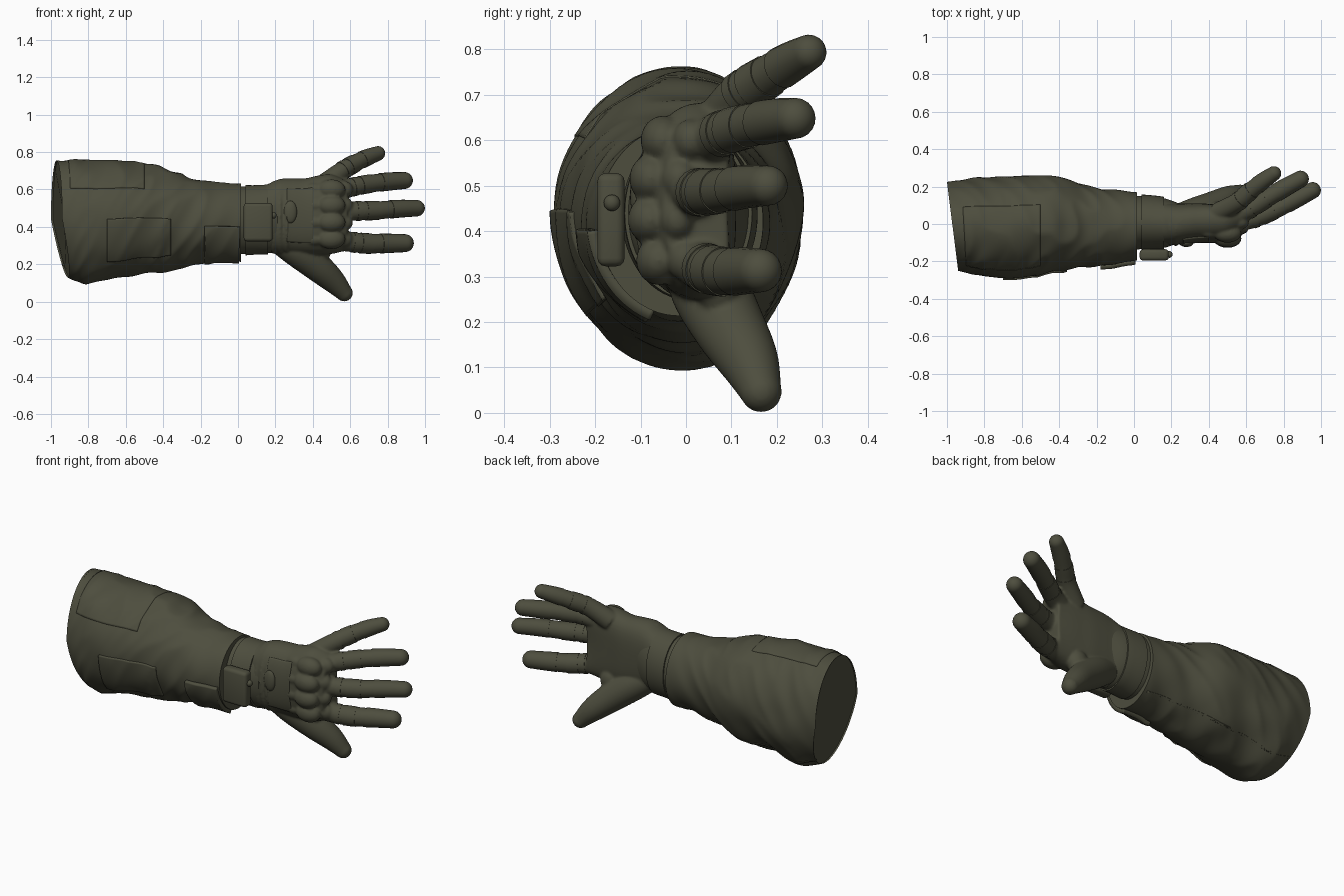
import bpy, bmesh, math
from mathutils import Vector, noise

old = bpy.data.objects.get("Cube")
if old:
    bpy.data.objects.remove(old, do_unlink=True)

olive = bpy.data.materials.new("dark olive fabric")
olive.use_nodes = True
COLOUR = (0.075, 0.075, 0.048, 1)
olive.diffuse_color = COLOUR
shader = olive.node_tree.nodes["Principled BSDF"]
shader.inputs["Base Color"].default_value = COLOUR
shader.inputs["Roughness"].default_value = 0.9
TURN = 2 * math.pi


def finish(bm, name, angle=40):
    """Turn a bmesh into a smooth shaded object."""
    bmesh.ops.recalc_face_normals(bm, faces=bm.faces)
    mesh = bpy.data.meshes.new(name)
    bm.to_mesh(mesh)
    bm.free()
    mesh.materials.append(olive)
    obj = bpy.data.objects.new(name, mesh)
    bpy.context.collection.objects.link(obj)
    bpy.ops.object.select_all(action="DESELECT")
    bpy.context.view_layer.objects.active = obj
    obj.select_set(True)
    bpy.ops.object.shade_smooth_by_angle(angle=math.radians(angle))
    return obj


def spline(rows, u):
    """Catmull-Rom sample of a list of rows."""
    last = len(rows) - 1
    i = max(0, min(int(u), last - 1))
    t = u - i
    p = [Vector(rows[max(0, min(k, last))]) for k in range(i - 1, i + 3)]
    return 0.5 * (2 * p[1] + (p[2] - p[0]) * t + (2 * p[0] - 5 * p[1] + 4 * p[2] - p[3]) * t ** 2
                  + (3 * p[1] - p[0] - 3 * p[2] + p[3]) * t ** 3)


def bridge(bm, rings, closed=True):
    """Skin a run of rings; closed rings also get end caps."""
    rings = [[bm.verts.new(p) for p in ring] for ring in rings]
    n = len(rings[0])
    for a, b in zip(rings, rings[1:]):
        for j in range(n if closed else n - 1):
            k = (j + 1) % n
            bm.faces.new((a[j], a[k], b[k], b[j]))
    if closed:
        return [bm.faces.new(rings[0]), bm.faces.new(rings[-1])]


def span(a, b, n):
    return [a + (b - a) * i / n for i in range(n + 1)]


def surface(rows, u, a, off=0.0, deform=None):
    """Point on a lofted oval section; angle 0 is front, a quarter turn is top."""
    x, zlo, zhi, ylo, yhi = spline(rows, u)
    c, s = math.cos(a), math.sin(a)
    p = Vector((x, (ylo + yhi) / 2 - c * ((yhi - ylo) / 2 + off),
                (zlo + zhi) / 2 + s * ((zhi - zlo) / 2 + off)))
    return deform(p, u, c, s) if deform else p


def loft(bm, rows, steps, sides=64, deform=None, off=0.0, u0=0, u1=None):
    u1 = len(rows) - 1 if u1 is None else u1
    angles = [TURN * j / sides for j in range(sides)]
    return bridge(bm, [[surface(rows, u, a, off, deform) for a in angles]
                       for u in span(u0, u1, steps)])


def patch(name, rows, u0, u1, a0, a1, off, deform=None, n=30):
    """Cloth panel that follows a lofted surface, raised by off."""
    sink = 0.008
    bm = bmesh.new()
    bridge(bm, [[surface(rows, u, a, (off - sink) / 2, deform) for a in span(a0, a1, n)]
                for u in span(u0, u1, n)], closed=False)
    solid = finish(bm, name).modifiers.new("thickness", "SOLIDIFY")
    solid.thickness = off + sink
    solid.offset = 0


def tube(bm, path, u0, u1, steps, extra=0.0, round_ends=True, sides=20):
    """Swept round limb; each path row is x, y, z, radius."""
    stations = []
    for u in span(u0, u1, steps):
        d = (spline(path, u + 0.02) - spline(path, u - 0.02)).to_3d().normalized()
        s = spline(path, u)
        stations.append((s.to_3d(), d, s[3] + extra))
    if round_ends:
        p, d, r = stations[-1]
        for t in span(0, 1.45, 7)[1:]:
            stations.append((p + d * r * math.sin(t), d, r * math.cos(t)))
    rings = []
    for p, d, r in stations:
        q = d.to_track_quat("Z", "Y")
        rings.append([p + q @ Vector((r * math.cos(TURN * j / sides), r * math.sin(TURN * j / sides), 0))
                      for j in range(sides)])
    bridge(bm, rings)


def ball(bm, centre, size):
    made = bmesh.ops.create_uvsphere(bm, u_segments=24, v_segments=14, radius=1)["verts"]
    for v in made:
        v.co = Vector(centre) + Vector(a * b for a, b in zip(v.co, size))


def box(name, centre, size, bevel):
    bm = bmesh.new()
    bmesh.ops.create_cube(bm, size=1)
    for v in bm.verts:
        v.co = Vector(centre) + Vector(a * b for a, b in zip(v.co, size))
    bmesh.ops.bevel(bm, geom=bm.edges[:], offset=bevel, segments=3, profile=0.5, affect="EDGES")
    finish(bm, name)


# Sleeve with diagonal cloth folds and a slanted opening
SLEEVE = [(-.97, .13, .755, -.25, .225), (-.83, .10, .755, -.275, .245), (-.69, .12, .75, -.285, .25),
          (-.55, .14, .745, -.27, .255), (-.41, .155, .725, -.25, .25), (-.27, .19, .67, -.235, .21),
          (-.13, .215, .64, -.215, .185), (.015, .213, .632, -.195, .17)]


def folds(p, u, c, s):
    out = Vector((0, -c, s))
    wave = noise.noise(Vector((p.x * 6 + p.z * 4, p.y * 5, p.z * 3 - p.x * 2)))
    crease = abs(noise.noise(Vector((p.x * 8 - p.z * 5, p.y * 5 + 4, p.z * 2))))
    fade = min(1, u, (7 - u) / 2 + 0.1)
    p = p + out * fade * (0.008 * wave + 0.005 - 0.022 * crease)
    p.x += max(0, 1 - u) * (0.03 * c + 0.06 * max(0, -s))
    return p


bm = bmesh.new()
opening = loft(bm, SLEEVE, 90, 96, folds)[0]
bmesh.ops.inset_region(bm, faces=[opening], thickness=0.01)
for v in opening.verts:
    v.co.x += 0.01
finish(bm, "sleeve", 50)

patch("sleeve_pocket", SLEEVE, 1.93, 4.36, -0.76, 0.02, 0.009, folds)
patch("sleeve_upper_panel", SLEEVE, 0.5, 3.35, 0.57, 2.0, 0.003, folds, 40)
patch("sleeve_strap_tab", SLEEVE, 5.65, 6.9, -1.25, -0.1, 0.022, folds)
patch("sleeve_under_seam", SLEEVE, 0.05, 6.8, -2.25, -2.2, 0.003, folds, 60)

# Wrist core, closing strap and buckle plate
WRIST = [(-.04, .25, .615, -.15, .15), (.03, .255, .615, -.135, .15),
         (.1, .26, .615, -.13, .145), (.17, .26, .62, -.125, .135), (.24, .27, .63, -.1, .11)]
bm = bmesh.new()
loft(bm, WRIST, 20)
finish(bm, "wrist")
bm = bmesh.new()
loft(bm, WRIST, 6, off=0.008, u0=1.15, u1=2.85)
finish(bm, "wrist_strap")
box("buckle_plate", (.108, -.165, .425), (.155, .06, .205), .018)
bm = bmesh.new()
ball(bm, (.19, -.163, .462), (.016, .018, .018))
finish(bm, "buckle_button")

# Hand: palm, cuff folds, knuckles, fingers and thumb fused into one skin
PALM = [(.08, .275, .605, -.11, .125), (.15, .27, .625, -.11, .12), (.22, .26, .655, -.11, .11),
        (.29, .255, .66, -.10, .11), (.36, .25, .66, -.095, .11), (.43, .25, .675, -.095, .105),
        (.50, .255, .68, -.09, .10), (.585, .275, .645, -.05, .09)]


def arch(p, u, c, s):
    """Square the palm section and bend its edges toward the palm side."""
    p.y -= 0.03 * c * s * s
    p.y += 0.03 * s * s * max(0, u - 1) / 6
    return p


FINGERS = {
    "little_finger": [(.45, .06, .62, .056), (.55, .115, .695, .05), (.62, .175, .737, .047),
                      (.69, .23, .771, .043), (.748, .27, .793, .037)],
    "ring_finger": [(.48, .025, .575, .058), (.6, .07, .61, .05), (.7, .13, .63, .048),
                    (.8, .19, .642, .047), (.89, .24, .648, .043)],
    "middle_finger": [(.48, .01, .48, .058), (.62, .025, .485, .052), (.74, .07, .488, .049),
                      (.86, .13, .497, .046), (.955, .18, .5, .042)],
    "index_finger": [(.48, .015, .34, .058), (.6, .04, .32, .054), (.7, .08, .311, .053),
                     (.8, .125, .312, .05), (.892, .163, .313, .046)]}
THUMB = [(.2, .02, .34, .07), (.31, .05, .275, .085), (.42, .095, .19, .079),
         (.505, .138, .115, .066), (.568, .165, .047, .046)]

bm = bmesh.new()
loft(bm, PALM, 28, 48, arch)
for x, z in ((.19, .0), (.225, .012), (.26, .006)):
    loft(bm, [(x - .022, .28, .62, -.09, .09), (x, .255, .645 + z, -.12, .105),
              (x + .022, .28, .62, -.09, .09)], 8)
for path in FINGERS.values():
    tube(bm, path, 0, 4, 24)
tube(bm, THUMB, 0, 4, 24, sides=28)
ball(bm, (.44, .07, .28), (.06, .05, .07))
for z, y in ((.335, -.06), (.425, -.078), (.515, -.075), (.6, -.05)):
    ball(bm, (.5, y, z), (.075, .05, .054))
    ball(bm, (.41, y + .01, z), (.06, .036, .036))
    ball(bm, (.565, y + .06, z), (.05, .04, .046))
hand = finish(bm, "hand", 180)
remesh = hand.modifiers.new("fuse", "REMESH")
remesh.mode = "VOXEL"
remesh.voxel_size = 0.007
remesh.use_smooth_shade = True
soften = hand.modifiers.new("soften", "SMOOTH")
soften.factor = 0.5
soften.iterations = 6

# Finger sleeves: two bands and a tip cover on each finger
for name, path in FINGERS.items():
    for a, b, tip in ((1.1, 1.3, False), (1.5, 2.1, False), (2.6, 4, True)):
        bm = bmesh.new()
        tube(bm, path, a, b, 10, 0.002, tip)
        finish(bm, name + ("_tip" if tip else "_band"), 50)

# Back of hand: padded panel and oval pad
patch("hand_back_panel", PALM, 2.6, 4.6, -0.75, 0.8, 0.006, arch)
bm = bmesh.new()
ball(bm, (.28, -.105, .48), (.035, .018, .06))
finish(bm, "hand_oval_pad")
